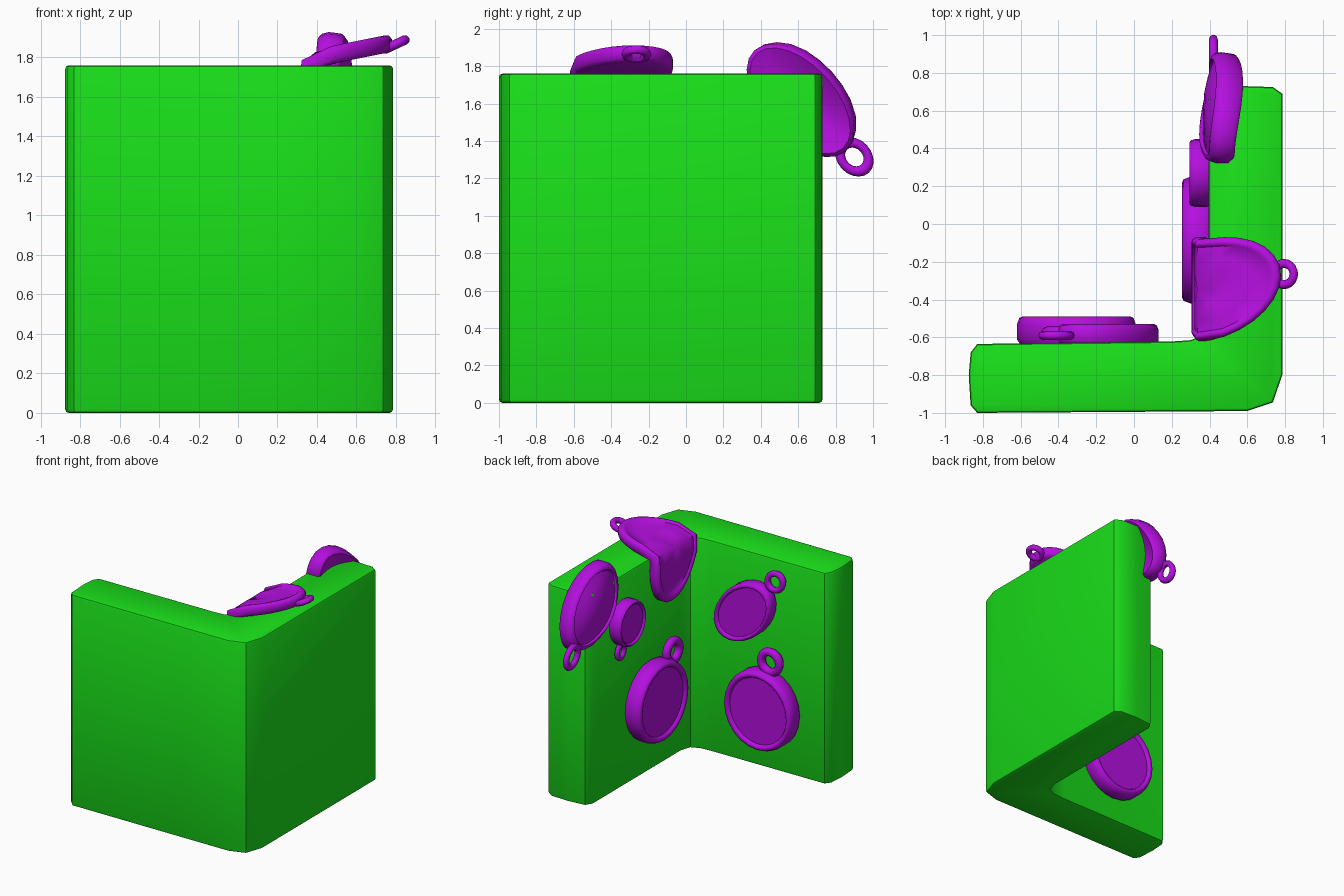
import bpy, bmesh, math
from mathutils import Vector

if "Cube" in bpy.data.objects:
    bpy.data.objects.remove(bpy.data.objects["Cube"])


def material(name, rgb):
    m = bpy.data.materials.new(name)
    m.diffuse_color = (*rgb, 1)
    m.use_nodes = True
    m.node_tree.nodes["Principled BSDF"].inputs["Base Color"].default_value = m.diffuse_color
    return m


GREEN = material("green", (0.01, 0.75, 0.01))
PURPLE = material("purple", (0.46, 0.005, 0.74))


def finish(name, bm, mat, angle=40):
    bmesh.ops.recalc_face_normals(bm, faces=bm.faces)
    me = bpy.data.meshes.new(name)
    bm.to_mesh(me)
    bm.free()
    ob = bpy.data.objects.new(name, me)
    bpy.context.collection.objects.link(ob)
    me.materials.append(mat)
    bpy.ops.object.select_all(action='DESELECT')
    ob.select_set(True)
    bpy.context.view_layer.objects.active = ob
    bpy.ops.object.shade_smooth_by_angle(angle=math.radians(angle))
    return ob


# L-shaped wall: plan outline extruded, top and bottom edges rounded
plan = [(-.875, -.8), (-.865, -.96), (-.83, -1), (.2, -.993), (.6, -.99), (.735, -.945),
        (.785, -.8), (.785, .69), (.735, .725), (.58, .73), (.43, .715), (.395, .66),
        (.395, -.5), (.37, -.585), (.3, -.615), (.2, -.622), (-.83, -.635), (-.865, -.68)]
bm = bmesh.new()
base = bm.faces.new([bm.verts.new((x, y, 0)) for x, y in plan])
top = bmesh.ops.extrude_face_region(bm, geom=[base])["geom"]
bmesh.ops.translate(bm, vec=(0, 0, 1.76), verts=[v for v in top if isinstance(v, bmesh.types.BMVert)])
rim = [e for e in bm.edges if abs(e.verts[0].co.z - e.verts[1].co.z) < .01]
bmesh.ops.bevel(bm, geom=rim, offset=.018, segments=2, profile=.5, affect='EDGES')
finish("corner_wall", bm, GREEN)

# Watch case cross-section: (radius fraction, height fraction)
SECTION = [(.3, 0), (.6, 0), (.94, 0), (1, .2), (1, .72), (.96, .95), (.91, 1),
           (.86, .97), (.83, .84), (.6, .84), (.3, .84)]


def watch(name, ru, rv, thick, place, sides=24):
    """Round case in (u, v, h), put into the scene by the place function."""
    bm = bmesh.new()
    rings = []
    for r, h in SECTION:
        rings.append([bm.verts.new(place(ru * r * math.cos(a), rv * r * math.sin(a), h * thick))
                      for a in (2 * math.pi * i / sides for i in range(sides))])
    back = bm.verts.new(place(0, 0, 0))
    dial = bm.verts.new(place(0, 0, .84 * thick))
    for i in range(sides):
        j = (i + 1) % sides
        for a, b in zip(rings, rings[1:]):
            bm.faces.new((a[i], a[j], b[j], b[i]))
        bm.faces.new((back, rings[0][j], rings[0][i]))
        bm.faces.new((dial, rings[-1][i], rings[-1][j]))
    finish(name, bm, PURPLE, 50)


def hanger(name, centre, normal, along, major, tube, stretch=1.0):
    """Ring of the watch, lengthened along one direction."""
    n, u = Vector(normal).normalized(), Vector(along).normalized()
    w = n.cross(u)
    bm = bmesh.new()
    rows = []
    for i in range(20):
        a = 2 * math.pi * i / 20
        row = []
        for k in range(8):
            b = 2 * math.pi * k / 8
            r = major + tube * math.cos(b)
            row.append(bm.verts.new(Vector(centre) + u * r * math.cos(a) * stretch
                                    + w * r * math.sin(a) + n * tube * math.sin(b)))
        rows.append(row)
    for i in range(20):
        p, q = rows[i], rows[(i + 1) % 20]
        for k in range(8):
            m = (k + 1) % 8
            bm.faces.new((p[k], q[k], q[m], p[m]))
    finish(name, bm, PURPLE, 60)


def on_front(cx, cz, tilt):
    c, s = math.cos(tilt), math.sin(tilt)
    return lambda u, v, h: (cx + u * c - v * s, -.64 + h, cz + u * s + v * c)


def on_side(cy, cz):
    return lambda u, v, h: (.405 - h, cy + u, cz + v)


# Watches hanging flat on the two inner faces
watch("front_wall_low_watch", .315, .33, .15, on_front(-.305, .515, 0))
hanger("front_wall_low_ring", (-.375, -.575, .92), (0, 1, 0), (-.2, 0, 1), .083, .034)
watch("front_wall_high_watch", .315, .205, .11, on_front(-.135, 1.28, math.radians(135)))
hanger("front_wall_high_ring", (-.41, -.59, 1.59), (0, 1, 0), (-.7, 0, .7), .066, .024, 1.15)
watch("side_wall_low_watch", .335, .33, .15, on_side(-.085, .6))
hanger("side_wall_low_ring", (.345, -.32, .92), (1, 0, 0), (0, -.5, .8), .083, .034)
watch("side_wall_high_watch", .18, .187, .11, on_side(.27, 1.38))
hanger("side_wall_high_ring", (.36, .345, 1.165), (1, 0, 0), (0, .3, -1), .045, .02, 1.2)


# Watch at the free end of the side wall, its upper side curling over the wall
def end_drape(u, v, h):
    curl = 2.9 * max(v, 0) ** 2 + .5 * u * u
    slope = min(5.8 * max(v, 0), .9)
    lift = .35 * slope * h
    return (.475 + curl - h, .61 + .67 * u + .74 * (v + lift), 1.615 - .74 * u + .67 * (v + lift))


watch("wall_end_watch", .365, .2, .13, end_drape)
hanger("wall_end_ring", (.42, .9, 1.315), (1, 0, 0), (0, .6, -.65), .068, .024, 1.25)


# Watch folded over the top edge of the side wall
def edge_drape(u, v, h):
    s, rho = u - .01, .04
    half = rho * math.pi / 4
    y = -.35 + v + .2 * abs(u)
    a = max(-1, min(1, s / half)) * math.pi / 4 + math.pi / 4
    x = .435 - (rho + h) * math.cos(a)
    z = 1.72 + (rho + h) * math.sin(a)
    if s > half:
        x += s - half
        z += .2 * (s - half)
    elif s < -half:
        z += s + half
    return (x, y, z)


watch("top_edge_watch", .385, .27, .09, edge_drape, 28)
hanger("top_edge_ring", (.795, -.265, 1.865), (-.42, 0, .9), (.9, 0, .42), .056, .024)
